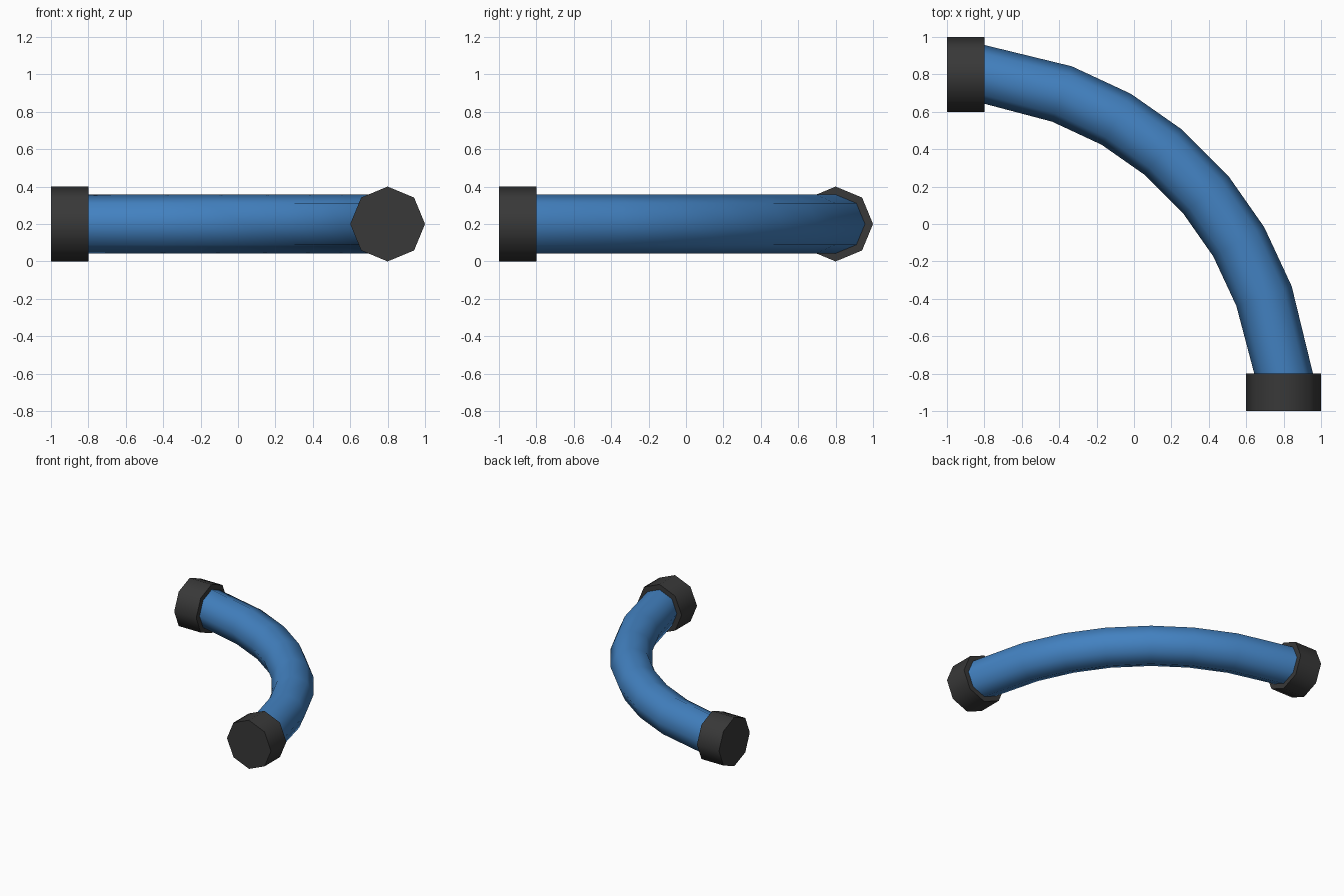
import bpy, bmesh
from math import pi, cos, sin, radians
from mathutils import Vector

if "Cube" in bpy.data.objects:
    bpy.data.objects.remove(bpy.data.objects["Cube"])

SIDES = 8
Z = 0.2


def material(name, rgb):
    m = bpy.data.materials.new(name)
    m.diffuse_color = (*rgb, 1)
    m.use_nodes = True
    m.node_tree.nodes["Principled BSDF"].inputs["Base Color"].default_value = m.diffuse_color
    return m


blue = material("blue", (0.055, 0.22, 0.53))
black = material("black", (0.04, 0.04, 0.04))


def sweep(name, path, tangents, radius, mat, capped):
    """Loft an octagonal section along a flat path."""
    bm = bmesh.new()
    rings = []
    for (x, y), t in zip(path, tangents):
        side = Vector((-t.y, t.x, 0)).normalized()
        rings.append([bm.verts.new(Vector((x, y, Z)) + radius *
                      (cos(a) * side + sin(a) * Vector((0, 0, 1))))
                      for a in (2 * pi * i / SIDES for i in range(SIDES))])
    for a, b in zip(rings, rings[1:]):
        for i in range(SIDES):
            j = (i + 1) % SIDES
            bm.faces.new((a[i], a[j], b[j], b[i]))
    if capped:
        bm.faces.new(rings[0])
        bm.faces.new(rings[-1])
    bmesh.ops.recalc_face_normals(bm, faces=bm.faces)
    me = bpy.data.meshes.new(name)
    bm.to_mesh(me)
    bm.free()
    me.materials.append(mat)
    ob = bpy.data.objects.new(name, me)
    bpy.context.collection.objects.link(ob)
    bpy.ops.object.select_all(action='DESELECT')
    ob.select_set(True)
    bpy.context.view_layer.objects.active = ob
    bpy.ops.object.shade_smooth_by_angle(angle=radians(50))


# Curved hose: half the centre line, mirrored about the diagonal
half = [(-0.8, 0.8), (-0.385, 0.695), (-0.095, 0.56), (0.155, 0.385)]
path = half + [(y, x) for x, y in reversed(half)]
pts = [Vector(p) for p in path]
tangents = [Vector((1, 0))]
for a, p, b in zip(pts, pts[1:], pts[2:]):
    tangents.append((p - a).normalized() + (b - p).normalized())
tangents.append(Vector((0, -1)))
sweep("hose", path, tangents, 0.157, blue, True)

# End couplings
sweep("left_coupling", [(-1, 0.8), (-0.8, 0.8)], [Vector((1, 0))] * 2, 0.2, black, True)
sweep("front_coupling", [(0.8, -0.8), (0.8, -1)], [Vector((0, -1))] * 2, 0.2, black, True)
